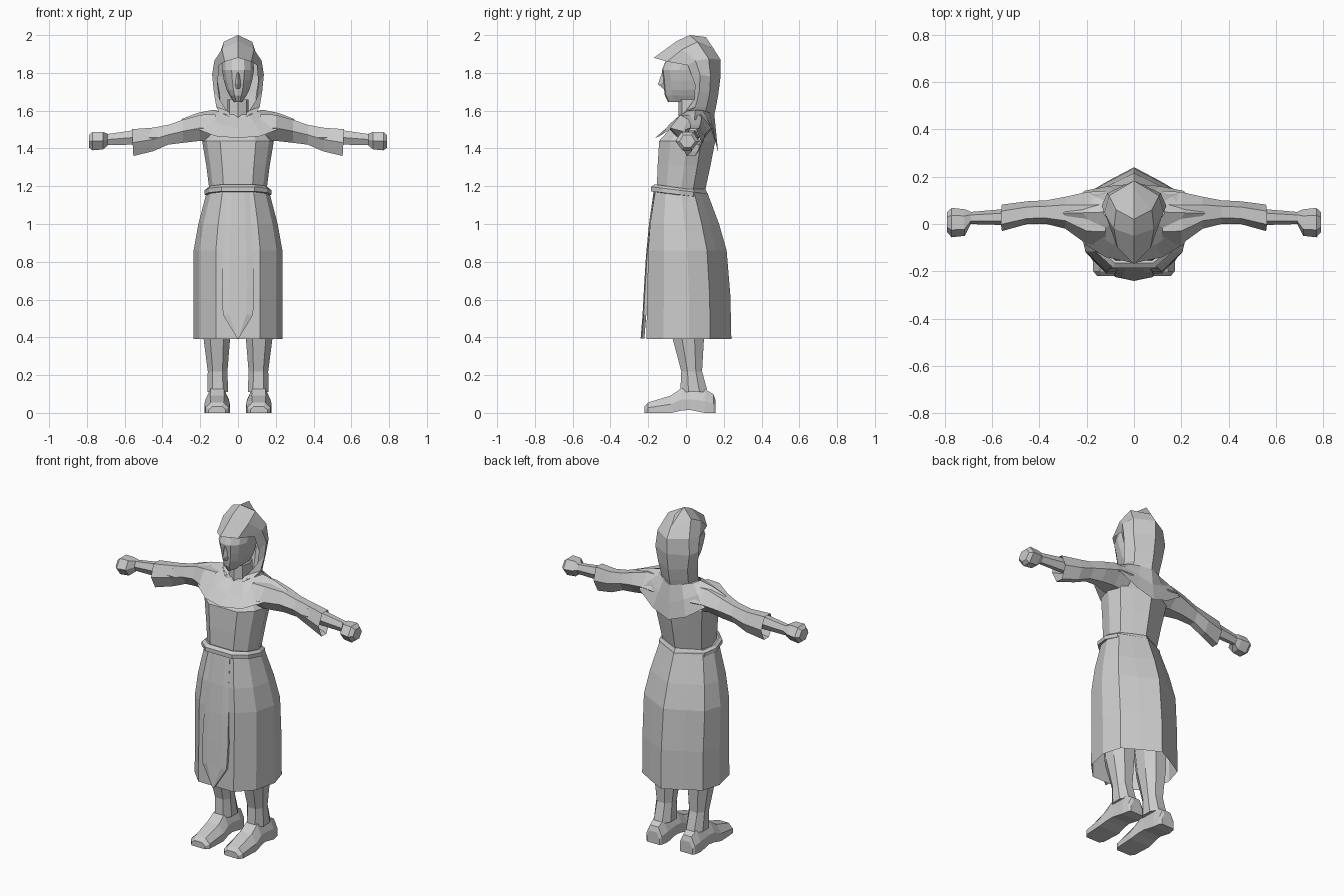
import bpy, bmesh

cloth = bpy.data.materials.new("plain grey")
cloth.diffuse_color = (0.6, 0.6, 0.6, 1)


def loft(name, rows, closed=False, caps=(False, False)):
    """Skin rows of points, mirror across x = 0, flat shaded."""
    bm = bmesh.new()
    vs = [[bm.verts.new(p) for p in row] for row in rows]
    n = len(rows[0])
    for a, b in zip(vs, vs[1:]):
        for j in range(n if closed else n - 1):
            k = (j + 1) % n
            bm.faces.new((a[j], a[k], b[k], b[j]))
    for flag, row in zip(caps, (vs[0], vs[-1])):
        if flag:
            bm.faces.new(row)
    bmesh.ops.mirror(bm, geom=bm.verts[:] + bm.edges[:] + bm.faces[:], axis='X', merge_dist=0.0005)
    bmesh.ops.remove_doubles(bm, verts=bm.verts, dist=0.0005)
    bmesh.ops.recalc_face_normals(bm, faces=bm.faces)
    me = bpy.data.meshes.new(name)
    bm.to_mesh(me)
    bm.free()
    me.materials.append(cloth)
    ob = bpy.data.objects.new(name, me)
    bpy.context.collection.objects.link(ob)
    return ob


def section(hx, yf, yb, zf, zb=None):
    """Half body cross-section: flat front, rounded side, pointed back."""
    zb = zf if zb is None else zb
    shape = ((0, 0), (.5, 0), (.87, .2), (1, .5), (.86, .75), (.47, .87), (0, 1))
    return [(hx * u, yf + (yb - yf) * v, zf + (zb - zf) * v) for u, v in shape]


def hex_x(x, y0, y1, z0, z1, lean=0):
    """Six-sided ring across the x axis."""
    shape = ((0, .5), (.25, 1), (.75, 1), (1, .5), (.7, 0), (.3, 0))
    return [(x + lean * (1 - w), y0 + (y1 - y0) * v, z0 + (z1 - z0) * w) for v, w in shape]


def oct_z(cx, y0, y1, rx, z, slope=0):
    """Eight-sided ring across the z axis."""
    shape = ((-1, .3), (-.5, 0), (.5, 0), (1, .3), (1, .7), (.5, 1), (-.5, 1), (-1, .7))
    return [(cx + rx * u, y0 + (y1 - y0) * v, z + slope * v) for u, v in shape]


# Robe
loft("skirt", [section(.235, -.21, .24, .39), section(.235, -.205, .235, .62),
               section(.235, -.2, .215, .86), section(.21, -.19, .175, 1.0),
               section(.168, -.165, .115, 1.16), section(.15, -.155, .1, 1.19)])
loft("torso", [section(.15, -.155, .1, 1.17), section(.168, -.15, .13, 1.31),
               section(.19, -.142, .155, 1.44), section(.12, -.06, .12, 1.53),
               section(.07, -.03, .09, 1.58)])

# Tilted belt
loft("belt", [section(.162, -.168, .1, 1.17, 1.132), section(.177, -.185, .116, 1.173, 1.138),
              section(.177, -.185, .116, 1.197, 1.16), section(.162, -.165, .1, 1.21, 1.172),
              section(.15, -.15, .09, 1.205, 1.17)])

# Hanging front panel with a pointed tip
panel = [(.004, .395, -.24), (.08, .52, -.23), (.085, .67, -.222), (.08, .83, -.212),
         (.07, 1.0, -.196), (.062, 1.17, -.172)]
loft("front_panel", [[(0, y, z), (w * .55, y, z), (w, y + .006, z), (w, y + .02, z)]
                     for w, z, y in panel])

# Shoulder cape: neckline row, then outer edge row
neck = [(0, -.045, 1.56), (.06, -.035, 1.575), (.1, 0, 1.595), (.13, .05, 1.605),
        (.11, .09, 1.6), (.06, .125, 1.59), (0, .15, 1.58)]
edge = [(0, -.165, 1.455), (.12, -.14, 1.465), (.21, -.085, 1.5), (.3, .045, 1.555),
        (.21, .14, 1.49), (.11, .16, 1.42), (0, .17, 1.38)]
mid = [((a[0] + b[0]) / 2, (a[1] + b[1]) / 2, (a[2] + b[2]) / 2 + .008 * (0 < i < 6))
       for i, (a, b) in enumerate(zip(neck, edge))]
loft("shoulder_cape", [neck, mid, edge])

# Hood: loops from the face opening to the centre of the back
loft("hood", [
    [(0, -.17, 1.88), (.07, -.1, 1.86), (.1, .01, 1.84), (.108, .047, 1.74),
     (.098, .045, 1.66), (.06, 0, 1.6), (0, -.045, 1.56)],
    [(0, -.05, 1.968), (.085, -.02, 1.925), (.125, .05, 1.865), (.137, .075, 1.79),
     (.128, .07, 1.7), (.115, .05, 1.62), (.1, 0, 1.592)],
    [(0, .02, 2.0), (.075, .06, 1.965), (.105, .12, 1.875), (.113, .13, 1.78),
     (.098, .125, 1.69), (.09, .11, 1.62), (.09, .1, 1.59)],
    [(0, .105, 1.99), (0, .145, 1.93), (0, .183, 1.87), (0, .183, 1.78),
     (0, .17, 1.68), (0, .157, 1.61), (0, .15, 1.58)]])

# Face: jaw, mouth, cheeks, brow and forehead rings
head = [(.022, -.095, 1.645), (.045, -.112, 1.68), (.06, -.116, 1.71), (.075, -.12, 1.76),
        (.085, -.127, 1.815), (.08, -.105, 1.87), (.06, -.05, 1.92)]
loft("head", [[(0, y, z), (w * .4, y + .006, z), (w * .8, y + .04, z), (w, y + .09, z),
               (w * .8, .09, z), (0, .11, z)] for w, y, z in head], caps=(True, True))
loft("nose", [[(0, -.12, 1.715), (.022, -.108, 1.722)], [(0, -.148, 1.74), (.014, -.118, 1.745)],
              [(0, -.126, 1.805), (.008, -.12, 1.8)]])
loft("neck", [[(0, -.04, z), (.045, -.02, z), (.055, .03, z), (.04, .08, z), (0, .09, z)]
              for z in (1.53, 1.66)])

# Sleeves flare and droop at the cuff
loft("sleeves", [hex_x(.12, -.09, .14, 1.43, 1.58), hex_x(.2, -.085, .135, 1.44, 1.578),
                 hex_x(.29, -.02, .115, 1.43, 1.552), hex_x(.37, 0, .1, 1.42, 1.525),
                 hex_x(.45, 0, .096, 1.385, 1.51), hex_x(.562, -.03, .082, 1.36, 1.502, -.008)],
     closed=True)

# Forearms and closed hands
loft("forearms", [hex_x(.42, 0, .07, 1.42, 1.495), hex_x(.56, -.004, .062, 1.42, 1.495),
                  hex_x(.7, .0, .05, 1.418, 1.475)], closed=True, caps=(True, True))
loft("hands", [hex_x(.69, -.002, .052, 1.415, 1.477), hex_x(.715, -.05, .062, 1.395, 1.487),
               hex_x(.77, -.056, .068, 1.39, 1.487), hex_x(.79, -.035, .05, 1.405, 1.47)],
     closed=True, caps=(True, True))

# Legs
loft("legs", [oct_z(.11, -.095, .1, .08, .6), oct_z(.112, -.07, .095, .07, .39),
              oct_z(.108, -.025, .085, .052, .22), oct_z(.107, -.03, .115, .055, .11)],
     closed=True, caps=(True, True))

# Shoes: cross-sections from toe to heel (y, half width, top height, sole height)
shoe = [(-.22, .045, .035, 0), (-.2, .062, .055, 0), (-.08, .068, .092, 0),
        (-.025, .062, .13, .012), (.02, .058, .128, .016), (.1, .058, .125, 0),
        (.145, .05, .1, 0), (.155, .042, .07, 0)]
loft("shoes", [[(.11 - w, y, s), (.11 - w, y, s + (h - s) * .5), (.11 - w * .55, y, h),
                (.11 + w * .55, y, h), (.11 + w, y, s + (h - s) * .5), (.11 + w, y, s)]
               for y, w, h, s in shoe], closed=True, caps=(True, True))
